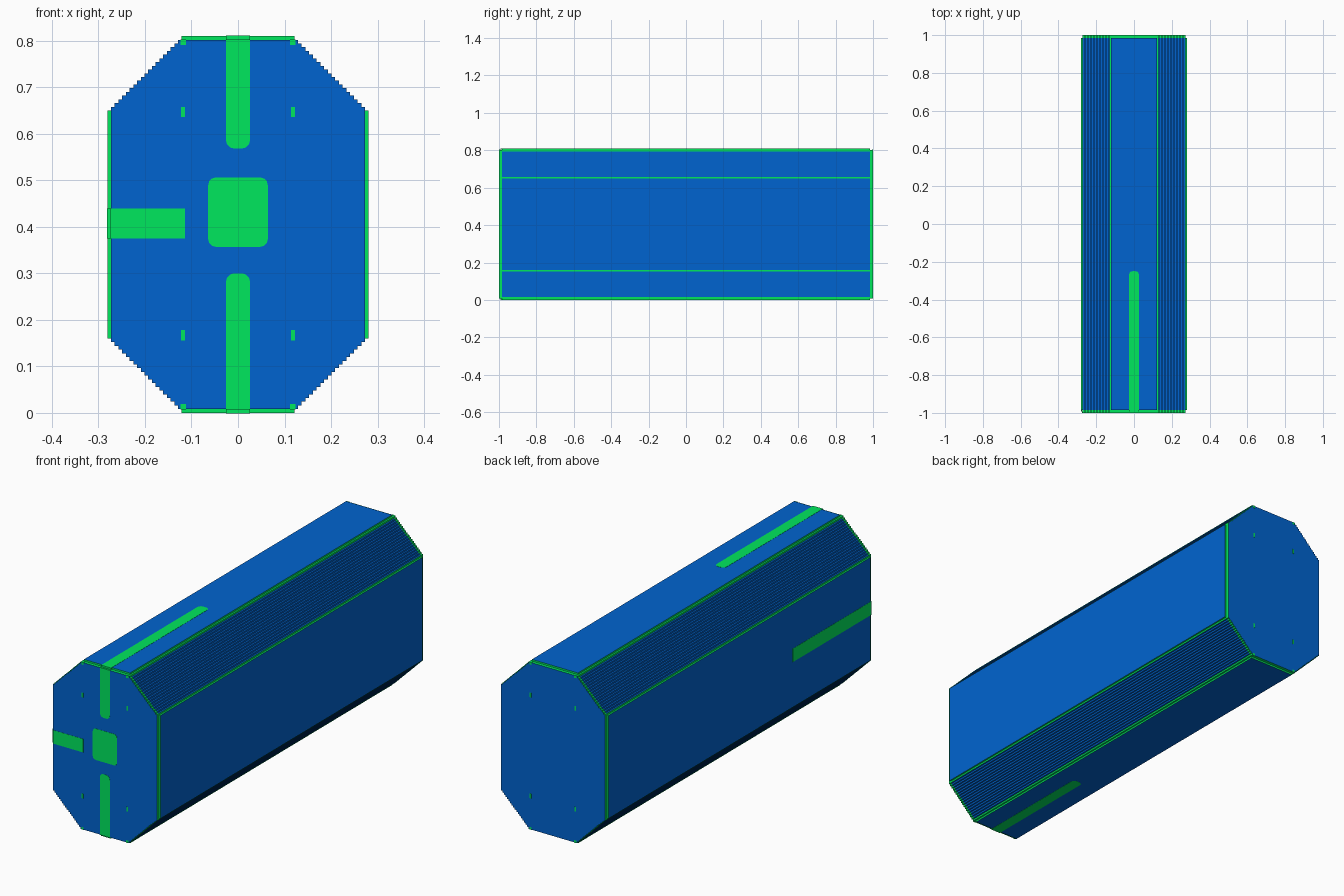
import bpy, bmesh

if "Cube" in bpy.data.objects:
    bpy.data.objects.remove(bpy.data.objects["Cube"])

CZ, HX, HZ, FLAT, N = 0.405, 0.281, 0.405, 0.121, 20   # octagon half sizes, stair count
S = (HX - FLAT) / N                                     # one stair step


def material(name, rgb):
    m = bpy.data.materials.new(name)
    m.diffuse_color = (*rgb, 1)
    m.use_nodes = True
    m.node_tree.nodes["Principled BSDF"].inputs["Base Color"].default_value = m.diffuse_color
    return m


BLUE = material("blue", (0.0, 0.127, 0.63))
GREEN = material("green", (0.0, 0.83, 0.115))


def stair_profile(cx=HX, cz=HZ):
    """Octagon outline with stepped diagonals, clipped to cx, cz."""
    q = [(FLAT, HZ)]
    for i in range(N):
        x, z = FLAT + i * S, HZ - i * S
        q += [(x, z - S), (x + S, z - S)]
    right = q + [(x, -z) for x, z in reversed(q)]
    loop = right + [(-x, -z) for x, z in right]
    out = []
    for x, z in loop:
        p = (round(max(-cx, min(cx, x)), 5), round(max(-cz, min(cz, z)), 5))
        if p not in out:
            out.append(p)
    return out


def prism(name, profile, ys, rule):
    """Sweep a profile along y and colour each face by a rule."""
    bm = bmesh.new()
    rings = [[bm.verts.new((x, y, CZ + z)) for x, z in profile] for y in ys]
    n = len(profile)
    for a, b in zip(rings, rings[1:]):
        for i in range(n):
            j = (i + 1) % n
            bm.faces.new((a[i], a[j], b[j], b[i]))
    bm.faces.new(rings[0])
    bm.faces.new(rings[-1])
    bmesh.ops.recalc_face_normals(bm, faces=bm.faces)
    for f in bm.faces:
        f.material_index = 1 if rule(f.calc_center_median(), f.normal) else 0
    me = bpy.data.meshes.new(name)
    bm.to_mesh(me)
    bm.free()
    me.materials.append(BLUE)
    me.materials.append(GREEN)
    bpy.context.collection.objects.link(bpy.data.objects.new(name, me))


def box(name, lo, hi, cut=0.0, edge=None):
    """Green plate; edge(p, q) picks the corner edges to clip."""
    bm = bmesh.new()
    bmesh.ops.create_cube(bm, size=1)
    for v in bm.verts:
        v.co = [lo[k] + (v.co[k] + 0.5) * (hi[k] - lo[k]) for k in range(3)]
    if edge:
        es = [e for e in bm.edges if edge(e.verts[0].co, e.verts[1].co)]
        bmesh.ops.bevel(bm, geom=es, offset=cut, segments=3, profile=0.5, affect='EDGES')
    me = bpy.data.meshes.new(name)
    bm.to_mesh(me)
    bm.free()
    me.materials.append(GREEN)
    bpy.context.collection.objects.link(bpy.data.objects.new(name, me))


# Main body: blue panels, green ends, green first and last stair step
def body_rule(c, n):
    ax, dz = abs(c.x), abs(c.z - CZ)
    if abs(n.y) > 0.5:
        return True
    if dz > HZ - 1e-4 or ax > HX - 1e-4:
        return False
    return ax < FLAT + S or ax > HX - 1.2 * S


prism("body", stair_profile(), (-0.985, 0.985), body_rule)

# End plates, one step smaller than the body, with green rims
for name, y0, y1 in (("front_plate", -1, -0.985), ("back_plate", 0.985, 1)):
    prism(name, stair_profile(HX - S, HZ - S), (y0, y1), lambda c, n: abs(n.y) < 0.5)

E = 0.0008  # how far painted marks stand proud
along_y = lambda p, q: abs(p.y - q.y) > 1e-5 and abs(p.x - q.x) + abs(p.z - q.z) < 1e-5
along_z = lambda p, q: abs(p.z - q.z) > 1e-5 and abs(p.x - q.x) + abs(p.y - q.y) < 1e-5

# Front marks: upper and lower bars, left bar and centre square
box("front_upper_bar", (-0.026, -1 - E, 0.568), (0.026, -0.992, 0.803), 0.018,
    lambda p, q: along_y(p, q) and p.z < 0.6)
box("front_lower_bar", (-0.026, -1 - E, 0.007), (0.026, -0.992, 0.30), 0.018,
    lambda p, q: along_y(p, q) and p.z > 0.2)
box("front_left_bar", (-HX + 0.007, -1 - E, 0.375), (-0.114, -0.992, 0.439))
box("front_square", (-0.064, -1 - E, 0.357), (0.064, -0.992, 0.506), 0.016, along_y)

# Long bars running back over the top, bottom and left side
for name, z0, z1, end in (("top_bar", 0.803, 0.81 + E, -0.25), ("bottom_bar", -E, 0.007, -0.40)):
    box(name, (-0.026, -0.992, z0), (0.026, end, z1), 0.018,
        lambda p, q: along_z(p, q) and p.y > -0.5)
box("left_bar", (-HX - E, -0.992, 0.375), (-HX + 0.007, -0.40, 0.439))

# Small green marks and upper corner marks on both end plates
for y0, y1, end in ((-1 - E, -0.995, "front"), (0.995, 1 + E, "back")):
    for x in (-0.118, 0.118):
        for z in (0.167, 0.647):
            box(end + "_dot", (x - 0.004, y0, z - 0.011), (x + 0.004, y1, z + 0.011))
        for z in (0.013, 0.797):
            box(end + "_corner", (x - 0.006, y0, z - 0.006), (x + 0.006, y1, z + 0.006))
